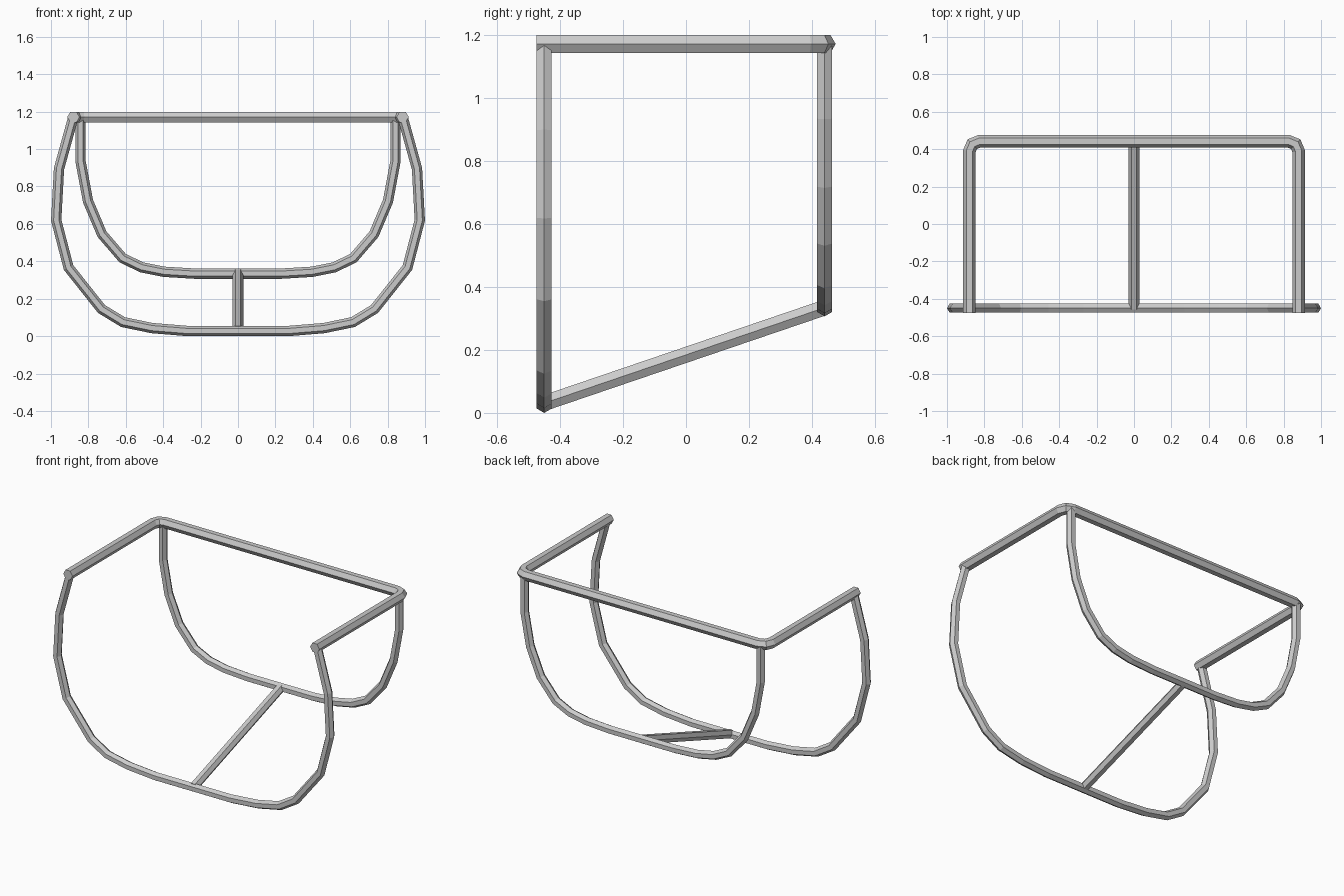
import bpy, bmesh, math
from mathutils import Vector

if "Cube" in bpy.data.objects:
    bpy.data.objects.remove(bpy.data.objects["Cube"])


def tube(name, path, normal, radius, sides=6):
    """Sweep a hexagonal tube with mitred joints along a path lying in one plane."""
    pts = [Vector(p) for p in path]
    n = Vector(normal).normalized()
    bm = bmesh.new()
    rings = []
    for i, p in enumerate(pts):
        t_in = (p - pts[max(i - 1, 0)]).normalized()
        t_out = (pts[min(i + 1, len(pts) - 1)] - p).normalized()
        tangent = (t_in + t_out).normalized()
        miter = max(tangent.dot(t_in), tangent.dot(t_out))
        side = n.cross(tangent).normalized() / miter
        angles = [2 * math.pi * k / sides for k in range(sides)]
        rings.append([bm.verts.new(p + radius * (math.cos(a) * side + math.sin(a) * n))
                      for a in angles])
    for a, b in zip(rings, rings[1:]):
        for k in range(sides):
            j = (k + 1) % sides
            bm.faces.new((a[k], a[j], b[j], b[k]))
    bm.faces.new(rings[0])
    bm.faces.new(rings[-1])
    bmesh.ops.recalc_face_normals(bm, faces=bm.faces)
    mesh = bpy.data.meshes.new(name)
    bm.to_mesh(mesh)
    bm.free()
    obj = bpy.data.objects.new(name, mesh)
    bpy.context.collection.objects.link(obj)
    return obj


def mirrored(half):
    """Complete a left half path with its mirror image across x = 0."""
    return half + [(-p[0], *p[1:]) for p in reversed(half)]


FRONT_Y, BACK_Y = -0.45, 0.44

# Front hoop: large bulging loop standing on the ground
front_half = [(-0.882, 1.165), (-0.957, 0.895), (-0.972, 0.62), (-0.906, 0.367),
              (-0.73, 0.145), (-0.615, 0.075), (-0.46, 0.043), (-0.27, 0.0275)]
tube("front_hoop", [(x, FRONT_Y, z) for x, z in mirrored(front_half)],
     (0, 1, 0), 0.0275)

# Back hoop: smaller raised loop
back_half = [(-0.842, 1.165), (-0.842, 0.935), (-0.802, 0.722), (-0.727, 0.545),
             (-0.617, 0.417), (-0.515, 0.368), (-0.395, 0.344), (-0.23, 0.334)]
tube("back_hoop", [(x, BACK_Y, z) for x, z in mirrored(back_half)],
     (0, 1, 0), 0.0275)

# Top rail: U shape with rounded back corners
RAIL_X, RAIL_Z, BEND = 0.88, 1.171, 0.052
rail_half = [(-RAIL_X, -0.475, RAIL_Z)]
for k in range(3):
    a = k * math.pi / 4
    rail_half.append((-RAIL_X + BEND * (1 - math.cos(a)),
                      0.442 - BEND * (1 - math.sin(a)), RAIL_Z))
tube("top_rail", mirrored(rail_half), (0, 0, 1), 0.033)

# Bottom strut joining the two hoops
start, end = Vector((0, FRONT_Y, 0.031)), Vector((0, BACK_Y, 0.334))
tube("bottom_strut", [start, end], (end - start).cross(Vector((1, 0, 0))), 0.0285)
